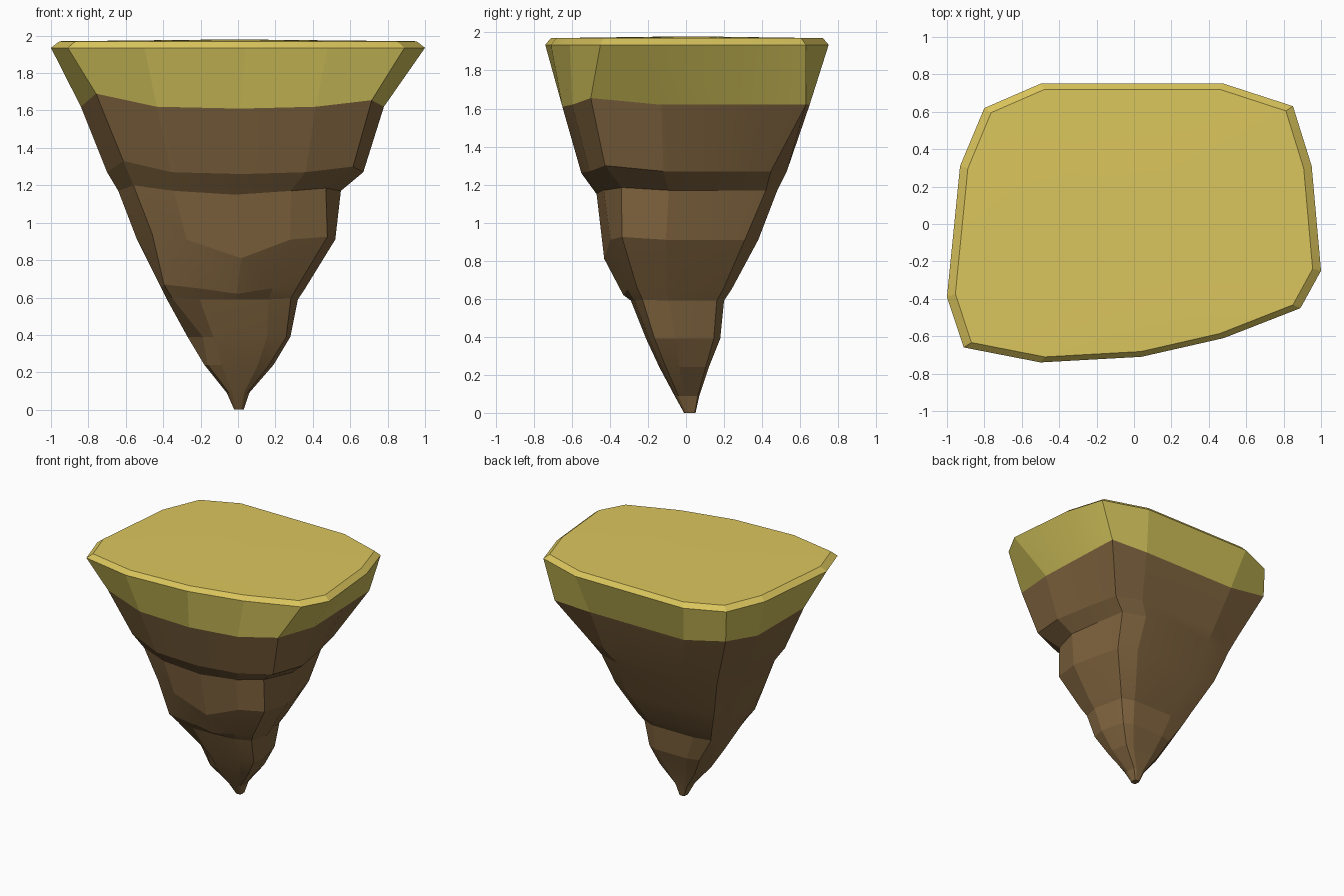
import bpy
import bmesh
from math import radians

default_cube = bpy.data.objects.get("Cube")
if default_cube:
    bpy.data.objects.remove(default_cube, do_unlink=True)


def make_material(name, colour):
    material = bpy.data.materials.new(name)
    material.use_nodes = True
    material.diffuse_color = (*colour, 1)
    shader = material.node_tree.nodes["Principled BSDF"]
    shader.inputs["Base Color"].default_value = (*colour, 1)
    shader.inputs["Roughness"].default_value = 0.9
    return material


def loft(name, rings, materials, cap_start=False, cap_end=False):
    """Skin a stack of rings, listed from the top down."""
    bm = bmesh.new()
    loops = [[bm.verts.new(point) for point in ring] for ring in rings]
    for upper, lower in zip(loops, loops[1:]):
        count = len(upper)
        for i in range(count):
            j = (i + 1) % count
            bm.faces.new((upper[i], lower[i], lower[j], upper[j]))
    if cap_start:
        top = bm.faces.new(loops[0])
        middle = bmesh.ops.poke(bm, faces=[top])["verts"][0]
        middle.co.z += 0.01
    if cap_end:
        bm.faces.new(reversed(loops[-1]))
    mesh = bpy.data.meshes.new(name)
    bm.to_mesh(mesh)
    bm.free()
    for material in materials:
        mesh.materials.append(material)
    obj = bpy.data.objects.new(name, mesh)
    bpy.context.collection.objects.link(obj)
    bpy.ops.object.select_all(action="DESELECT")
    obj.select_set(True)
    bpy.context.view_layer.objects.active = obj
    bpy.ops.object.shade_smooth_by_angle(angle=radians(10))
    return obj


# Outline of the turf rim, counterclockwise from the right side
rim_outline = [
    (1, -.25), (.95, .31), (.85, .63), (.48, .75), (-.5, .75),
    (-.8, .62), (-.93, .31), (-1, -.39), (-.91, -.66), (-.5, -.74),
    (.04, -.71), (.48, -.61), (.89, -.45),
]

# Squarer unit outline of the rock, column for column with the rim
rock_outline = [
    (1, -.2), (.98, .42), (.96, .97), (.55, 1), (-.5, 1),
    (-.94, .95), (-1, .42), (-1, -.5), (-.9, -.92), (-.5, -1),
    (.05, -1), (.55, -.92), (.92, -.77),
]
# Corner columns: back right, back left, front left, front right
corner_columns = (2, 5, 8, 12)
corner_rise = (0, 1, 1, .5)
back_right_side, front_middle = 1, 10


def rock_ring(z, left, right, front, back, lift, dip, corners):
    """Fit the rock outline to a box, then shape its corners and front."""
    ring = []
    for column, (u, v) in enumerate(rock_outline):
        height, scale = z, 1
        if column in corner_columns:
            corner = corner_columns.index(column)
            scale = corners[corner]
            height += lift * corner_rise[corner]
        elif column == back_right_side:
            scale = (1 + corners[0]) / 2
        elif column == front_middle:
            height -= dip
        x = (left + right) / 2 + u * scale * (right - left) / 2
        y = (front + back) / 2 + v * scale * (back - front) / 2
        ring.append((x, y, height))
    return ring


# Rock levels: height, left, right, front, back, lift, dip, corner scales
levels = [
    (1.62, -.84, .78, -.65, .65, .07, .01, (1, 1, 1, 1)),
    (1.27, -.7, .67, -.55, .53, .06, .01, (.87, .97, .97, 1)),
    (1.17, -.64, .55, -.47, .48, .03, .02, (.9, .97, .96, .94)),
    (.91, -.54, .52, -.43, .38, .03, .1, (.85, 1, .94, 1)),
    (.65, -.41, .36, -.33, .24, .02, .03, (.87, 1, 1.07, .97)),
    (.59, -.38, .32, -.29, .2, .01, 0, (.87, 1, 1.03, .97)),
    (.39, -.27, .28, -.21, .18, 0, 0, (.85, .9, .78, 1)),
    (.24, -.18, .19, -.14, .12, 0, 0, (.9, .9, 1, .95)),
    (.09, -.06, .06, -.06, .07, 0, 0, (.9, .9, .9, .9)),
    (0, -.02, .03, -.01, .05, 0, 0, (.9, .9, .9, .9)),
]
rock_rings = [rock_ring(*level) for level in levels]

# Turf: flat top, bevelled rim, then a band sloping in to the rock
turf_rings = [
    [(x * .955, y * .96, 1.97) for x, y in rim_outline],
    [(x, y, 1.935) for x, y in rim_outline],
    rock_rings[0],
]

turf_top = make_material("dry_grass", (.71, .565, .11))
turf_side = make_material("olive_grass", (.62, .52, .1))
stone = make_material("brown_rock", (.215, .127, .049))

grass_cap = loft("grass_cap", turf_rings, [turf_top, turf_side], cap_start=True)
for face in grass_cap.data.polygons:
    face.material_index = int(face.center.z < 1.9)

loft("rock_body", rock_rings, [stone], cap_end=True)
